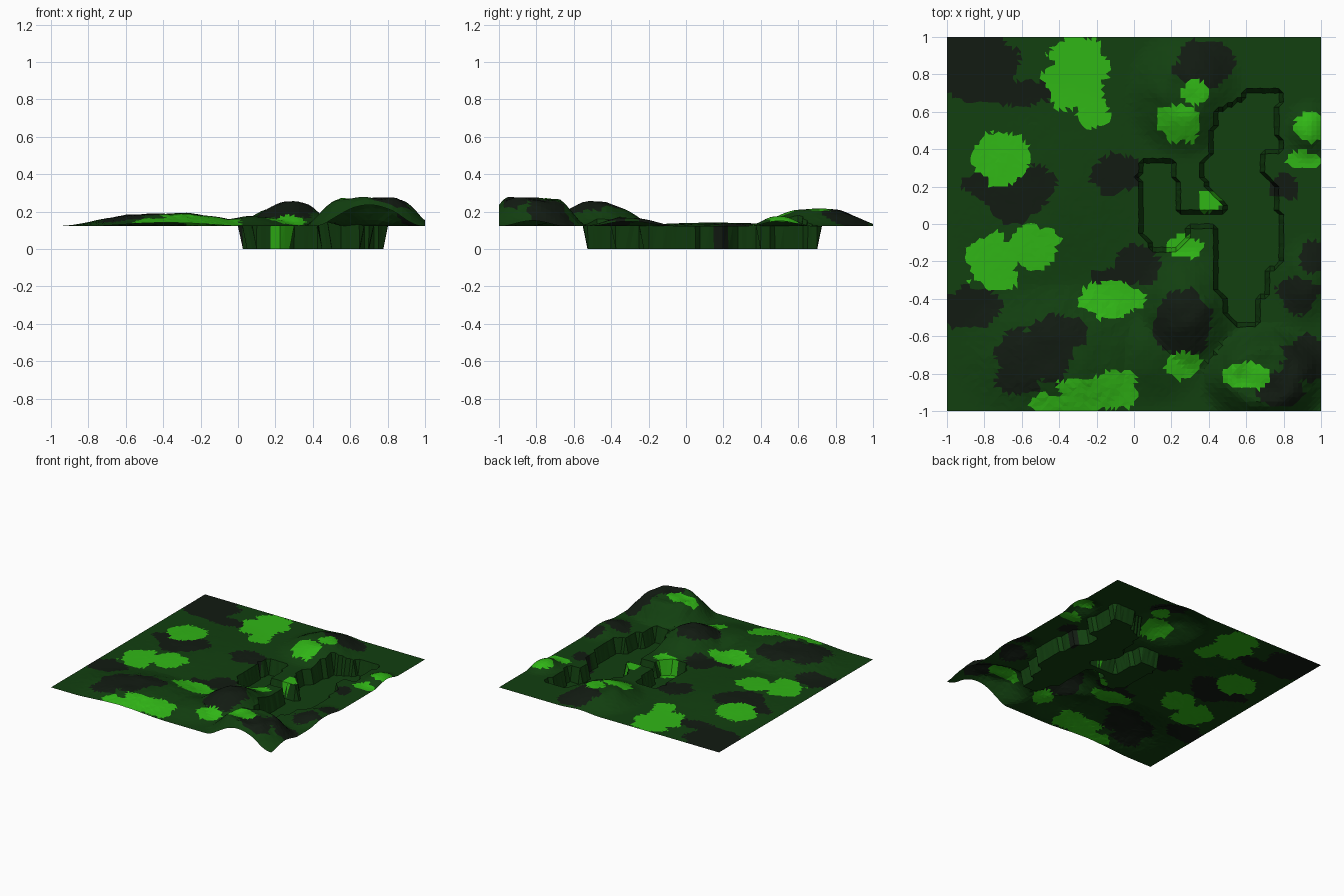
import bpy, bmesh, math, random
from mathutils import Vector, noise

random.seed(4)
N = 80
BASE = 0.122

# rim of the sunken, two-armed pit
PIT = [(.43, .60), (.57, .66), (.60, .72), (.80, .70), (.76, .62), (.78, .40),
       (.70, .38), (.70, .26), (.76, .20), (.75, .10), (.79, .04), (.78, -.20),
       (.72, -.25), (.72, -.36), (.67, -.40), (.67, -.54), (.55, -.54), (.50, -.48),
       (.50, -.38), (.42, -.37), (.45, -.30), (.45, .00), (.30, .00), (.28, -.08),
       (.22, -.14), (.10, -.13), (.04, -.05), (.05, .20), (.02, .25), (.04, .35),
       (.20, .35), (.22, .26), (.24, .20), (.24, .06), (.48, .06), (.48, .12),
       (.42, .16), (.35, .30), (.42, .40)]

# hills: cx, cy, rx, ry, height, flat-top fraction
HILLS = [(.70, -.82, .36, .30, .147, .42), (.28, -.48, .30, .36, .135, .05),
         (.27, .70, .33, .36, .09, .25), (-.38, -.70, .60, .42, .066, .2),
         (.93, .50, .14, .18, .05, .1), (.92, -.30, .16, .26, .045, .1),
         (-.45, .15, .55, .60, .018, .1), (.08, -.70, .32, .30, .05, .1)]

# colour patches: cx, cy, rx, ry
LIME = [(-.31, .80, .17, .20), (-.22, .60, .09, .09), (-.71, .35, .15, .15),
        (-.75, -.20, .15, .15), (-.55, -.12, .15, .12), (-.12, -.40, .17, .10),
        (-.20, -.90, .22, .09), (-.38, -.96, .20, .05), (-.09, -.86, .12, .08),
        (.27, -.76, .10, .07), (.60, -.81, .13, .07), (.27, -.12, .10, .06),
        (.40, .12, .06, .06), (.24, .54, .11, .10), (.33, .71, .07, .07),
        (.94, .52, .08, .08), (.90, .34, .09, .05)]
DARK = [(-.83, .85, .22, .20), (-.62, .70, .20, .07), (-.66, .22, .27, .10),
        (-.63, .10, .15, .10), (-.87, -.45, .17, .11), (-.52, -.70, .22, .16),
        (-.38, -.58, .14, .09), (-.62, -.83, .13, .08), (-.09, .27, .13, .11),
        (.02, -.22, .13, .11), (-.10, -.30, .12, .07), (.26, -.53, .15, .18),
        (.37, .85, .16, .12), (.80, .20, .08, .07), (.95, -.18, .07, .09),
        (.88, -.38, .12, .09), (.92, -.72, .12, .13), (.78, -.88, .13, .09)]


def in_pit(x, y):
    inside = False
    for (x1, y1), (x2, y2) in zip(PIT, PIT[1:] + PIT[:1]):
        if (y1 > y) != (y2 > y) and x < x1 + (y - y1) * (x2 - x1) / (y2 - y1):
            inside = not inside
    return inside


def height(x, y):
    if in_pit(x, y):
        return 0.0
    h = 0.0
    for cx, cy, rx, ry, top, flat in HILLS:
        r = math.hypot((x - cx) / rx, (y - cy) / ry)
        t = max(0.0, min(1.0, (1 - r) / (1 - flat)))
        h = max(h, top * t * t * (3 - 2 * t))
    # rugged ripples only on raised ground
    return BASE + h * (1 + 0.13 * noise.noise(Vector((x * 9, y * 9, 3))))


def in_patch(x, y, patches):
    wob = 1 + 0.3 * noise.noise(Vector((x * 11, y * 11, 7))) + random.uniform(-.06, .06)
    return any(math.hypot((x - cx) / rx, (y - cy) / ry) < wob for cx, cy, rx, ry in patches)


def material(name, color):
    m = bpy.data.materials.new(name)
    m.diffuse_color = (*color, 1)
    return m


# terrain sheet: jittered grid displaced into hills and the pit
bm = bmesh.new()
bmesh.ops.create_grid(bm, x_segments=N, y_segments=N, size=1)
j = 0.25 * 2 / N
for v in bm.verts:
    x, y = v.co.x, v.co.y
    z = height(x, y)
    if abs(x) < .999 and abs(y) < .999:
        k = j if x < 0 else j * .35
        v.co.x += random.uniform(-k, k)
        v.co.y += random.uniform(-k, k)
    v.co.z = z
bmesh.ops.triangulate(bm, faces=bm.faces[:])

# paint the patches face by face
for f in bm.faces:
    c = f.calc_center_median()
    f.material_index = 1 if in_patch(c.x, c.y, LIME) else 2 if in_patch(c.x, c.y, DARK) else 0

me = bpy.data.meshes.new("terrain")
bm.to_mesh(me)
bm.free()
me.materials.append(material("forest_green", (.006, .05, .005)))
me.materials.append(material("bright_grass", (.03, .47, .008)))
me.materials.append(material("dark_soil", (.006, .011, .006)))
bpy.context.collection.objects.link(bpy.data.objects.new("terrain", me))
